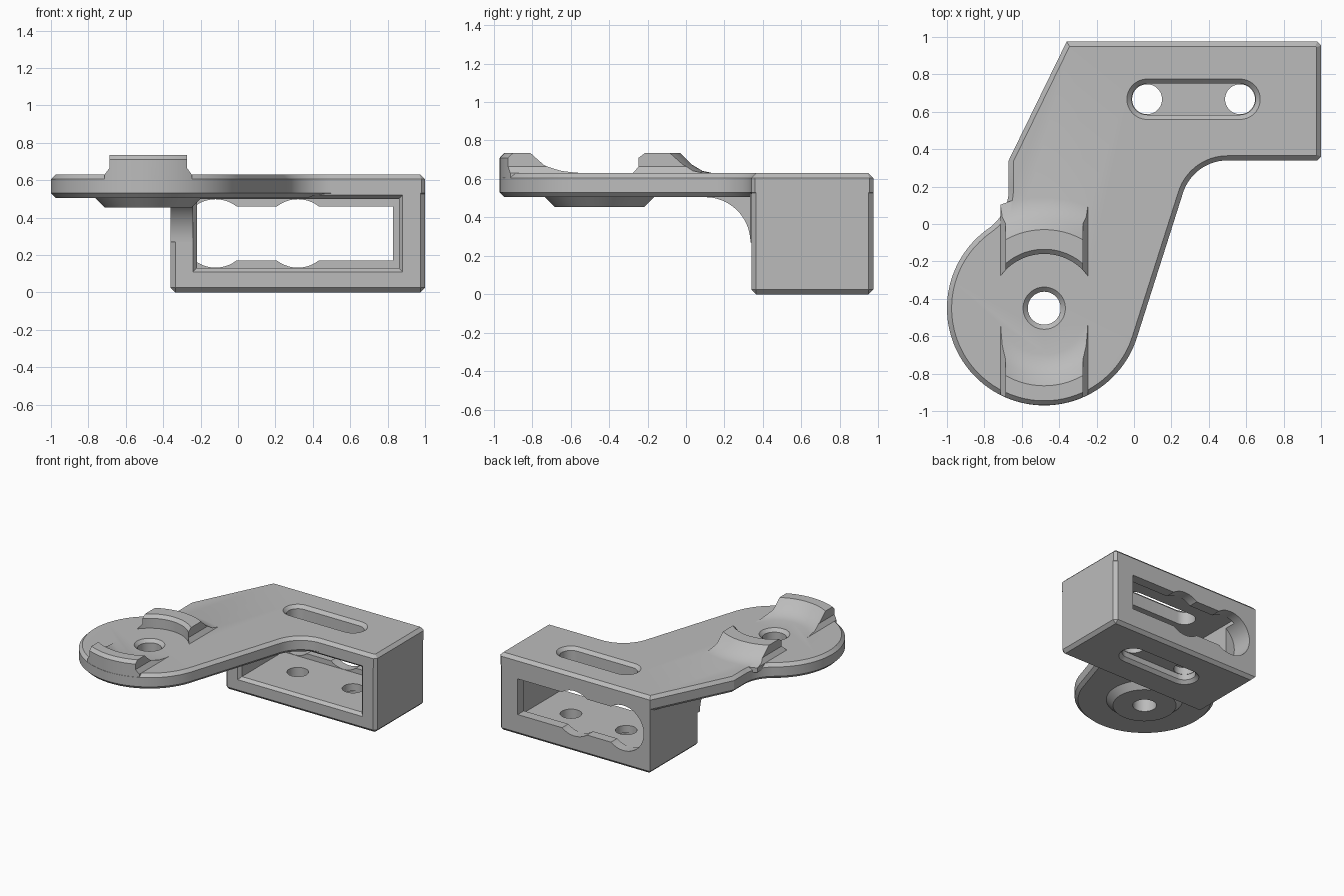
import bpy
import bmesh
from math import pi, cos, sin, atan2

cube = bpy.data.objects.get("Cube")
if cube:
    bpy.data.objects.remove(cube)

grey = bpy.data.materials.new("light_grey_plastic")
grey.use_nodes = True
colour = (0.5, 0.5, 0.5, 1)
grey.diffuse_color = colour
grey.node_tree.nodes["Principled BSDF"].inputs["Base Color"].default_value = colour

CX, CY, R = -0.48, -0.45, 0.52     # round end of the plate
BOTTOM, TOP = 0.505, 0.63          # plate faces
CHAMFER = 0.025


def finish(name, bm):
    bmesh.ops.recalc_face_normals(bm, faces=bm.faces)
    mesh = bpy.data.meshes.new(name)
    bm.to_mesh(mesh)
    bm.free()
    mesh.materials.append(grey)
    obj = bpy.data.objects.new(name, mesh)
    bpy.context.collection.objects.link(obj)
    return obj


def loft(name, rings, closed=False, bevel=None):
    """Skin equal rings of points; cap the ends, or join last to first."""
    bm = bmesh.new()
    rows = [[bm.verts.new(p) for p in ring] for ring in rings]
    n = len(rows[0])
    pairs = list(zip(rows, rows[1:]))
    if closed:
        pairs.append((rows[-1], rows[0]))
    else:
        bm.faces.new(rows[0])
        bm.faces.new(rows[-1])
    for a, b in pairs:
        for i in range(n):
            j = (i + 1) % n
            bm.faces.new((a[i], a[j], b[j], b[i]))
    bmesh.ops.recalc_face_normals(bm, faces=bm.faces)
    if bevel:
        edges = [e for e in bm.edges if bevel(e)]
        bmesh.ops.bevel(bm, geom=edges, offset=CHAMFER, segments=1,
                        affect='EDGES', profile=0.5)
    return finish(name, bm)


def arc(x, y, r, start, end, steps):
    return [(x + r * cos(start + (end - start) * i / steps),
             y + r * sin(start + (end - start) * i / steps)) for i in range(steps + 1)]


def rect(x0, x1, z0, z1, y):
    return [(x0, y, z0), (x1, y, z0), (x1, y, z1), (x0, y, z1)]


def at_z(points, z):
    return [(x, y, z) for x, y in points]


def disc(x, y, r, z):
    return at_z(arc(x, y, r, 0, 2 * pi, 64)[:-1], z)


def slot(r, z):
    return at_z(arc(0.567, 0.667, r, -pi / 2, pi / 2, 20)
                + arc(0.07, 0.667, r, pi / 2, 1.5 * pi, 20), z)


def boolean(body, tool, operation):
    mod = body.modifiers.new(operation, 'BOOLEAN')
    mod.operation, mod.solver, mod.object = operation, 'EXACT', tool
    bpy.context.view_layer.objects.active = body
    bpy.ops.object.modifier_apply(modifier=mod.name)
    bpy.data.objects.remove(tool)


# Plate: round end, two blended necks and a straight rear block
lean = atan2(-0.298, 0.954)
blend = atan2(0.632, -0.44)
outline = arc(CX, CY, R, blend, 2 * pi + lean, 72)
outline += arc(0.5, 0.09, 0.25, pi + lean, pi / 2, 20)
outline += [(0.98, 0.34), (1, 0.36), (1, 0.955), (0.98, 0.975), (-0.36, 0.975), (-0.67, 0.34)]
outline += arc(-0.92, 0.182, 0.25, 0, blend - pi, 14)[:-1]
bracket = loft("angled_bracket", [at_z(outline, BOTTOM), at_z(outline, TOP)],
               bevel=lambda e: e.verts[0].co.z == e.verts[1].co.z)

# Hollow block below the plate
block_top = TOP - CHAMFER
def block_edge(e):
    a, b = e.verts[0].co, e.verts[1].co
    if a.z == b.z:
        return a.z < 0.1
    return a.x > 0 or a.y < 0.5
block = loft("block", [rect(-0.36, 1, 0, block_top, 0.34),
                       rect(-0.36, 1, 0, block_top, 0.975)], bevel=block_edge)
boolean(bracket, block, 'UNION')

# Curved rib between plate and block
rib = arc(0.1, 0.27, 0.235, pi / 2, 0, 20) + [(0.4, 0.27), (0.4, 0.54), (0.1, 0.54)]
boolean(bracket, loft("rib", [[(x, y, z) for y, z in rib] for x in (-0.36, -0.24)]), 'UNION')

# Tapered boss under the round end
boolean(bracket, loft("boss", [disc(CX, CY, 0.235, 0.455), disc(CX, CY, 0.285, BOTTOM),
                               disc(CX, CY, 0.285, 0.54)]), 'UNION')


# Saddle ridges: a turned profile trimmed to a flared strip
def ridge(name, profile, y0, y1):
    rings = []
    for i in range(128):
        t = 2 * pi * i / 128
        rings.append([(CX + r * cos(t), CY + r * sin(t), z) for r, z in profile])
    ring = loft(name, rings, closed=True)
    half = [(0.233, 0.58), (0.233, TOP), (0.207, 0.665), (0.207, 0.8)]
    strip = [(CX - x, z) for x, z in half] + [(CX + x, z) for x, z in reversed(half)]
    trim = loft("trim", [[(x, y, z) for x, z in strip] for y in (y0, y1)])
    boolean(ring, trim, 'INTERSECT')
    boolean(bracket, ring, 'UNION')


ridge("rear_ridge", [(0.29, 0.59), (0.29, 0.71), (0.315, 0.735), (0.42, 0.735),
                     (0.48, 0.675), (0.535, 0.642), (0.6, 0.628), (0.6, 0.59)], CY, 0.4)
ridge("front_ridge", [(0.24, 0.59), (0.24, 0.628), (0.3, 0.642), (0.355, 0.672), (0.415, 0.735),
                      (0.495, 0.735), (0.519, 0.71), (0.519, 0.59)], -1.1, CY)

# Cuts: chamfered window, rear lip opening and its round clearances
cutters = [
    loft("window", [rect(-0.245, 0.885, 0.105, 0.525, 0.335),
                    rect(-0.22, 0.86, 0.13, 0.5, 0.365),
                    rect(-0.22, 0.86, 0.13, 0.5, 0.895)]),
    loft("lip_opening", [rect(-0.22, 0.83, 0.17, 0.46, 0.8),
                         rect(-0.22, 0.83, 0.17, 0.46, 1.1)])]
for x in (-0.12, 0.32):
    circle = arc(x, 0.315, 0.183, 0, 2 * pi, 48)[:-1]
    cutters.append(loft("clearance", [[(a, y, b) for a, b in circle] for y in (0.8, 1.1)]))

# Cuts: top slot, lower slot recess and its two screw holes
cutters.append(loft("top_slot", [slot(0.083, 0.4), slot(0.083, TOP - CHAMFER),
                                 slot(0.108, TOP), slot(0.108, 0.7)]))
cutters.append(loft("lower_slot", [slot(0.108, -0.1), slot(0.108, 0),
                                   slot(0.083, CHAMFER), slot(0.083, 0.07)]))
for x in (0.07, 0.567):
    cutters.append(loft("screw_hole", [disc(x, 0.667, 0.08, 0.03), disc(x, 0.667, 0.08, 0.2)]))

# Cut: countersunk pivot hole
cutters.append(loft("pivot_hole", [disc(CX, CY, 0.088, 0.3), disc(CX, CY, 0.088, TOP - CHAMFER),
                                   disc(CX, CY, 0.113, TOP), disc(CX, CY, 0.113, 0.7)]))
for cutter in cutters:
    boolean(bracket, cutter, 'DIFFERENCE')

bpy.ops.object.select_all(action='DESELECT')
bracket.select_set(True)
bpy.context.view_layer.objects.active = bracket
bpy.ops.object.shade_smooth_by_angle(angle=pi / 9)
